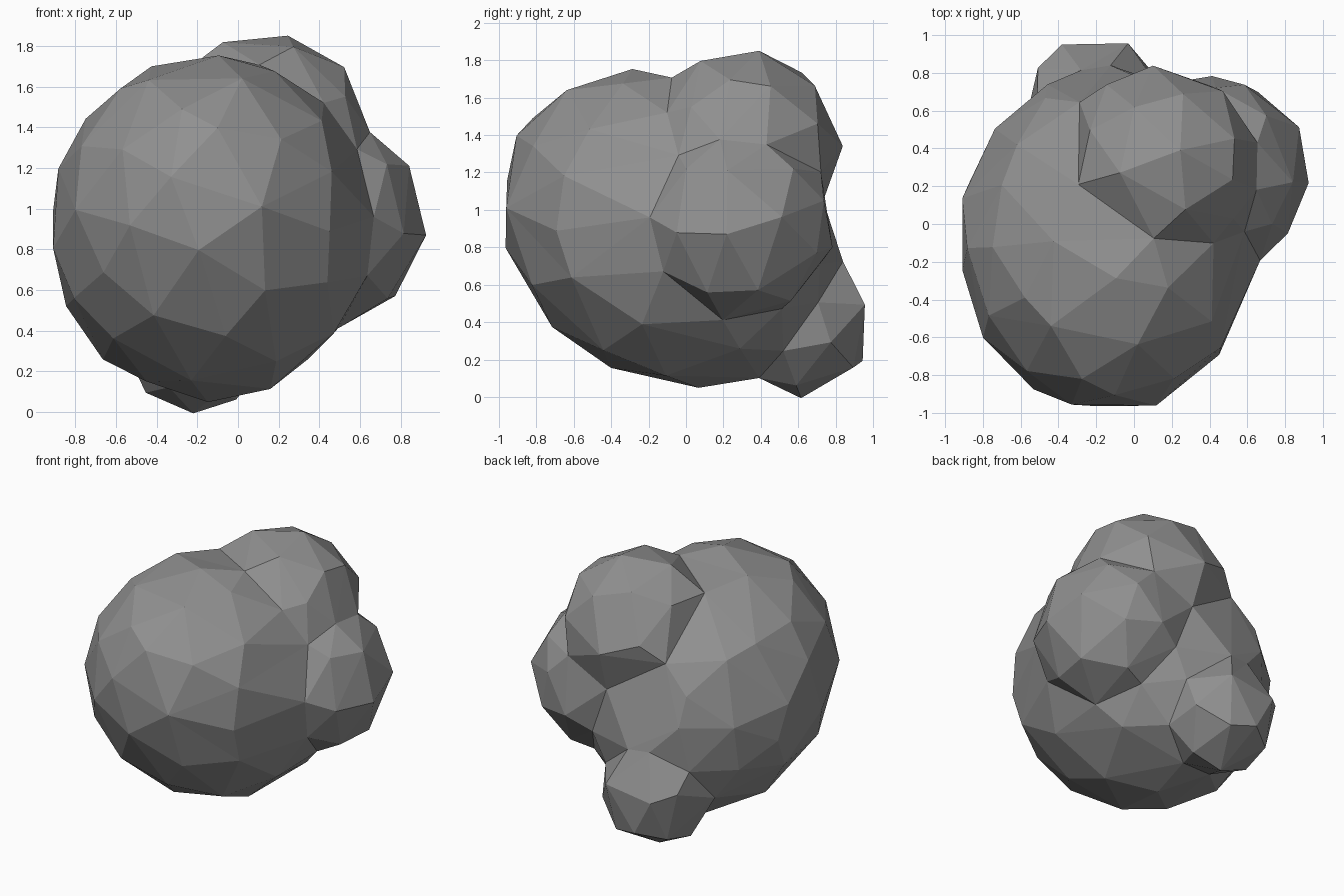
import bpy
import bmesh
import math
from mathutils import Euler, Matrix, Vector

cube = bpy.data.objects.get("Cube")
if cube:
    bpy.data.objects.remove(cube, do_unlink=True)

# One plain grey for the whole cluster
grey = bpy.data.materials.new("mid grey")
grey.use_nodes = True
colour = (0.28, 0.28, 0.28, 1)
grey.diffuse_color = colour
shader = next(n for n in grey.node_tree.nodes if n.type == 'BSDF_PRINCIPLED')
shader.inputs["Base Color"].default_value = colour
shader.inputs["Roughness"].default_value = 0.9

bm = bmesh.new()


def add_lump(centre, radii, tilt=0):
    """Add a ball stretched to the radii and tipped about x."""
    turn = Euler((math.radians(tilt), 0, 0))
    matrix = Matrix.LocRotScale(Vector(centre), turn, Vector(radii))
    bmesh.ops.create_icosphere(bm, subdivisions=5, radius=1, matrix=matrix)


# Large body leaning up towards the front
add_lump((-0.135, -0.085, 0.903), (0.785, 0.94, 0.80), tilt=-33)
# Top lump, left lump and small low back lump
add_lump((0.14, 0.305, 1.34), (0.515, 0.505, 0.505))
add_lump((0.405, 0.27, 0.925), (0.505, 0.505, 0.505))
add_lump((-0.205, 0.615, 0.395), (0.365, 0.37, 0.375))

mesh = bpy.data.meshes.new("lumpy_boulder")
bm.to_mesh(mesh)
bm.free()
mesh.materials.append(grey)
boulder = bpy.data.objects.new("lumpy_boulder", mesh)
bpy.context.collection.objects.link(boulder)

# Fuse the lumps into one skin
fuse = boulder.modifiers.new("fuse", 'REMESH')
fuse.mode = 'VOXEL'
fuse.voxel_size = 0.03
boulder.modifiers.new("triangles", 'TRIANGULATE')

# Reduce the skin to a few broad flat facets
depsgraph = bpy.context.evaluated_depsgraph_get()
fine_count = len(boulder.evaluated_get(depsgraph).data.polygons)
facets = boulder.modifiers.new("facets", 'DECIMATE')
facets.ratio = 200 / fine_count
facets.use_collapse_triangulate = True
